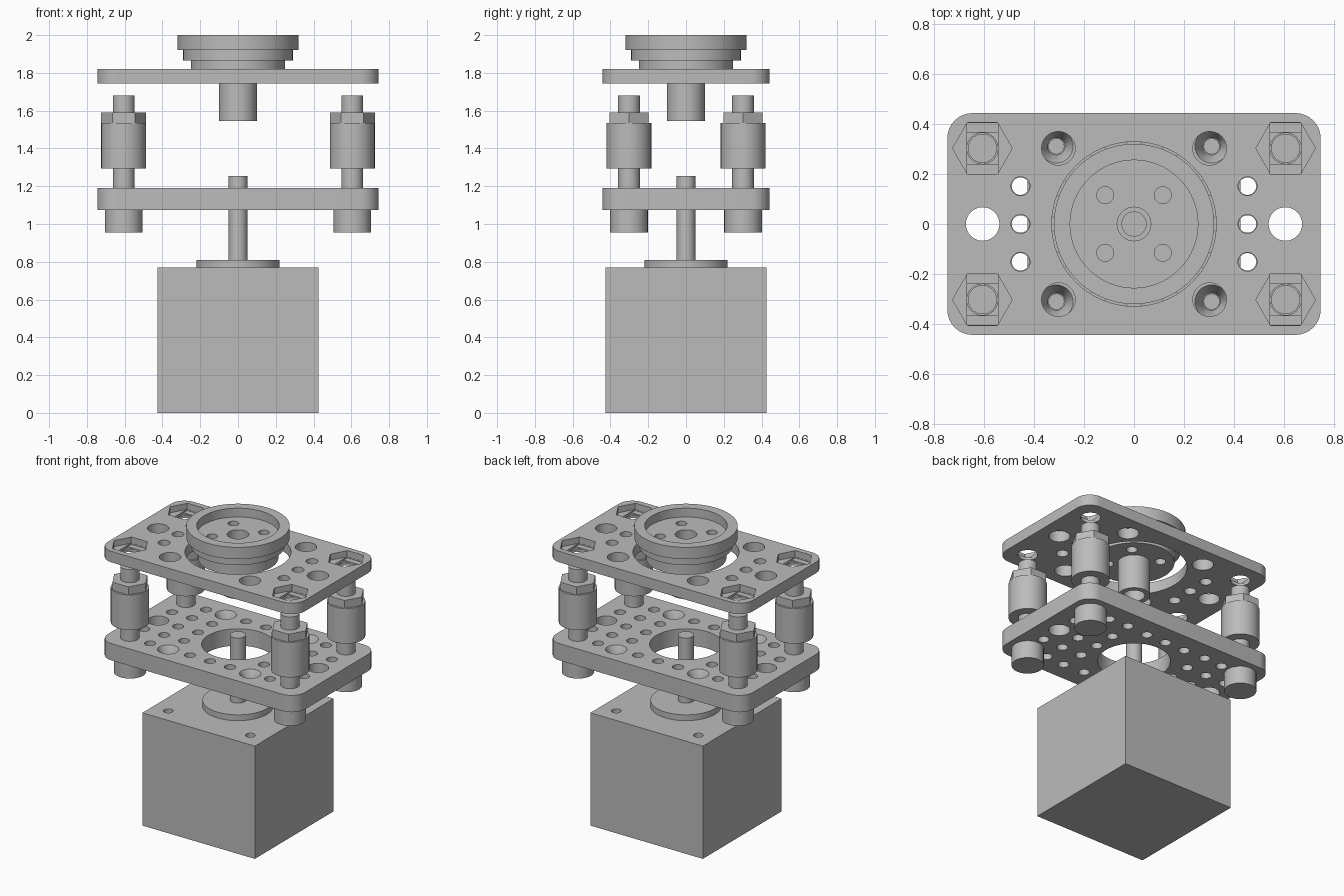
import bpy, bmesh, math
from mathutils import Matrix, Vector

if "Cube" in bpy.data.objects:
    bpy.data.objects.remove(bpy.data.objects["Cube"], do_unlink=True)

GREY = bpy.data.materials.new("plain_grey")
GREY.use_nodes = True
GREY.diffuse_color = (0.5, 0.5, 0.5, 1)
GREY.node_tree.nodes["Principled BSDF"].inputs["Base Color"].default_value = (0.5, 0.5, 0.5, 1)


def finish(name, bm):
    bmesh.ops.recalc_face_normals(bm, faces=bm.faces)
    mesh = bpy.data.meshes.new(name)
    bm.to_mesh(mesh)
    bm.free()
    mesh.materials.append(GREY)
    ob = bpy.data.objects.new(name, mesh)
    bpy.context.collection.objects.link(ob)
    return ob


def cyl(bm, x, y, z0, z1, r, r_top=None, sides=32):
    bmesh.ops.create_cone(bm, cap_ends=True, segments=sides, radius1=r,
                          radius2=r if r_top is None else r_top, depth=z1 - z0,
                          matrix=Matrix.Translation((x, y, (z0 + z1) / 2)))


def hexagon(bm, x, y, z0, z1, r):
    before = set(bm.verts)
    cyl(bm, x, y, z0, z1, r, sides=6)
    new = [v for v in bm.verts if v not in before]
    # corners point along x
    bmesh.ops.rotate(bm, verts=new, cent=(x, y, 0), matrix=Matrix.Rotation(math.pi / 6, 3, 'Z'))


def box(bm, x, y, z0, z1, sx, sy):
    mat = Matrix.Translation((x, y, (z0 + z1) / 2)) @ Matrix.Diagonal((sx, sy, z1 - z0, 1))
    bmesh.ops.create_cube(bm, size=1, matrix=mat)


def corners(x, y):
    return [(sx * x, sy * y) for sx in (-1, 1) for sy in (-1, 1)]


def activate(ob):
    bpy.ops.object.select_all(action='DESELECT')
    ob.select_set(True)
    bpy.context.view_layer.objects.active = ob


def cut(ob, bm):
    cutter = finish("cutter", bm)
    cutter.hide_render = True
    mod = ob.modifiers.new("holes", 'BOOLEAN')
    mod.operation = 'DIFFERENCE'
    mod.solver = 'EXACT'
    mod.object = cutter
    activate(ob)
    bpy.ops.object.modifier_apply(modifier=mod.name)
    bpy.data.objects.remove(cutter, do_unlink=True)


def smooth(ob):
    activate(ob)
    bpy.ops.object.shade_smooth_by_angle(angle=math.radians(28))


def plate(name, z0, z1):
    # slab with rounded vertical corners
    bm = bmesh.new()
    box(bm, 0, 0, z0, z1, 1.49, 0.885)
    upright = [e for e in bm.edges if abs(e.verts[0].co.z - e.verts[1].co.z) > 0.01]
    bmesh.ops.bevel(bm, geom=upright, offset=0.1, segments=8, profile=0.5, affect='EDGES')
    return finish(name, bm)


POST = (0.605, 0.302)
MOUNT = (0.31, 0.31)
P = 0.151  # hole pitch

# Motor body with four screw holes
bm = bmesh.new()
box(bm, 0, 0, 0, 0.77, 0.85, 0.85)
motor = finish("motor_body", bm)
bm = bmesh.new()
for x, y in corners(*MOUNT):
    cyl(bm, x, y, 0.68, 0.8, 0.03)
cut(motor, bm)
smooth(motor)

# Motor collar and shaft
bm = bmesh.new()
cyl(bm, 0, 0, 0.77, 0.81, 0.22, sides=64)
smooth(finish("motor_collar", bm))
bm = bmesh.new()
cyl(bm, 0, 0, 0.8, 1.255, 0.05)
smooth(finish("motor_shaft", bm))

# Lower plate: centre opening, hole grid and countersunk mounts
lower = plate("lower_plate", 1.075, 1.19)
bm = bmesh.new()
cyl(bm, 0, 0, 1.0, 1.3, 0.225, sides=64)
for s in (-1, 1):
    cyl(bm, s * 4 * P, 0, 1.0, 1.3, 0.067)
    spots = [(2, -1), (2, 0), (2, 1), (4, -1), (4, 1), (1, -2), (1, 2)]
    spots += [(3, j) for j in range(-2, 3)]
    for i, j in spots:
        cyl(bm, s * i * P, j * P, 1.0, 1.3, 0.035, sides=24)
    cyl(bm, 0, s * 2 * P, 1.0, 1.3, 0.035, sides=24)
for x, y in corners(*MOUNT):
    cyl(bm, x, y, 1.0, 1.3, 0.034)
cut(lower, bm)
bm = bmesh.new()
for x, y in corners(*MOUNT):
    cyl(bm, x, y, 1.12, 1.2, 0.03, 0.072)
cut(lower, bm)
smooth(lower)

# Upper plate: centre opening, holes and stepped nut pockets
upper = plate("upper_plate", 1.745, 1.82)
bm = bmesh.new()
cyl(bm, 0, 0, 1.7, 1.9, 0.328, sides=64)
for s in (-1, 1):
    cyl(bm, s * 4 * P, 0, 1.7, 1.9, 0.067)
    for j in (-1, 0, 1):
        cyl(bm, s * 3 * P, j * P, 1.7, 1.9, 0.038, sides=24)
for x, y in corners(2 * P, 2 * P):
    cyl(bm, x, y, 1.7, 1.9, 0.067)
for x, y in corners(*POST):
    cyl(bm, x, y, 1.7, 1.9, 0.062)
cut(upper, bm)
square, slot, pocket = bmesh.new(), bmesh.new(), bmesh.new()
for x, y in corners(*POST):
    box(square, x, y, 1.762, 1.9, 0.125, 0.125)
    box(slot, x, y, 1.77, 1.9, 0.125, 0.204)
    hexagon(pocket, x, y, 1.778, 1.9, 0.119)
for cutter in (square, slot, pocket):
    cut(upper, cutter)
smooth(upper)

# Four posts: screw head, rod, spacer sleeve and nut
for n, (x, y) in enumerate(corners(*POST), 1):
    for part, z0, z1, r in (("screw_head", 0.955, 1.075, 0.1),
                            ("screw_rod", 1.07, 1.68, 0.058),
                            ("spacer_sleeve", 1.295, 1.535, 0.119)):
        bm = bmesh.new()
        cyl(bm, x, y, z0, z1, r)
        smooth(finish(f"{part}_{n}", bm))
    bm = bmesh.new()
    hexagon(bm, x, y, 1.535, 1.59, 0.119)
    finish(f"hex_nut_{n}", bm)

# Stepped wheel with hub, turned from a profile
profile = [(0.067, 1.545), (0.1, 1.545), (0.1, 1.78), (0.25, 1.78), (0.25, 1.865),
           (0.29, 1.865), (0.29, 1.92), (0.32, 1.92), (0.32, 2.0), (0.255, 2.0),
           (0.255, 1.94), (0.067, 1.94)]
bm = bmesh.new()
ring = [bm.verts.new((r, 0, z)) for r, z in profile]
edges = [bm.edges.new((ring[i - 1], ring[i])) for i in range(len(ring))]
bmesh.ops.spin(bm, geom=ring + edges, cent=(0, 0, 0), axis=(0, 0, 1),
               angle=2 * math.pi, steps=64, use_merge=True)
bmesh.ops.remove_doubles(bm, verts=bm.verts, dist=0.0001)
wheel = finish("stepped_wheel", bm)
bm = bmesh.new()
for x, y in corners(0.115, 0.115):
    cyl(bm, x, y, 1.7, 2.05, 0.034, sides=24)
cut(wheel, bm)
smooth(wheel)
